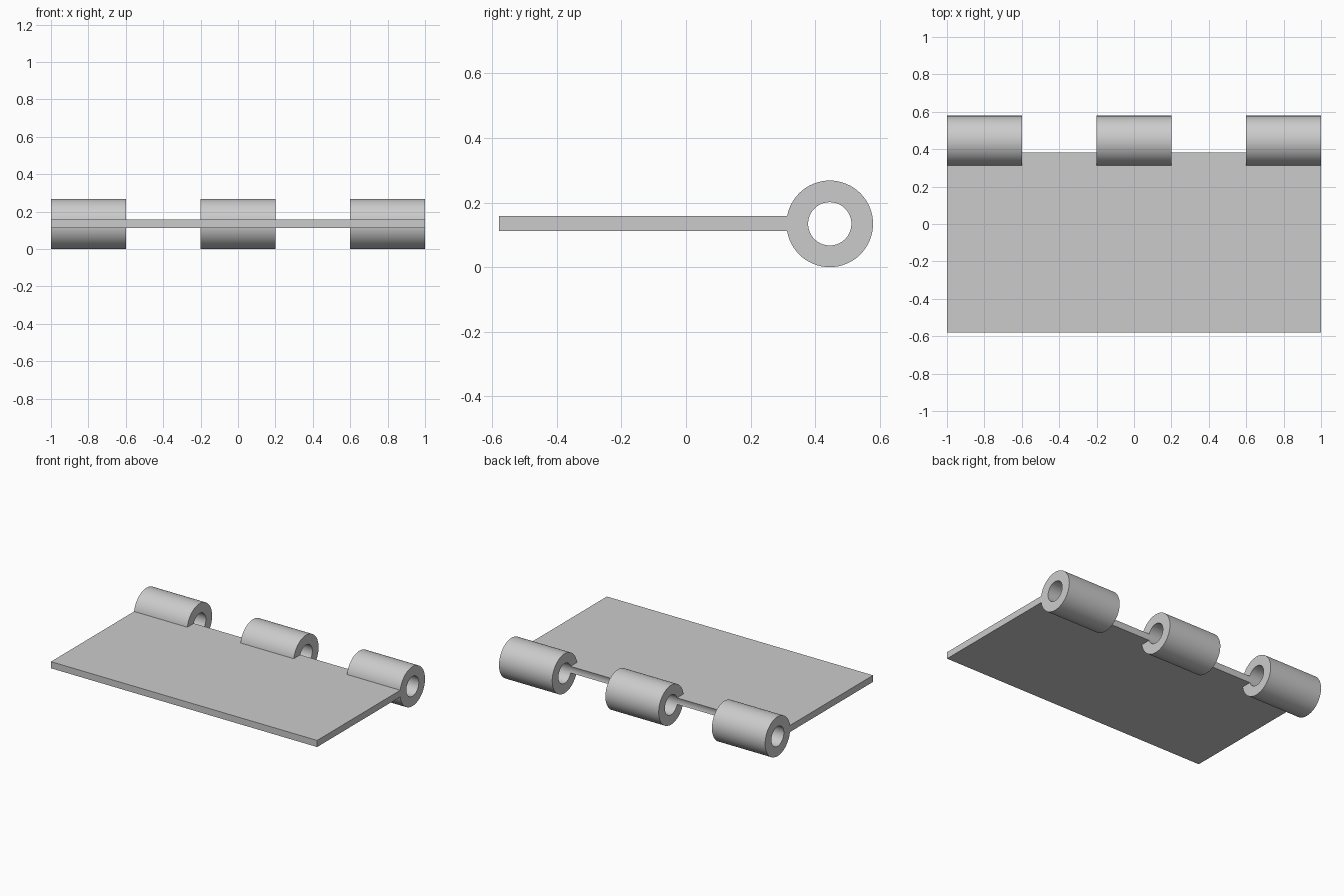
import bpy
import math

if "Cube" in bpy.data.objects:
    bpy.data.objects.remove(bpy.data.objects["Cube"], do_unlink=True)

PIN_Y, PIN_Z = 0.445, 0.134       # hinge pin axis
OUTER, BORE = 0.134, 0.067
FRONT_Y = -0.579
PLATE_T = 0.045

steel = bpy.data.materials.new("grey_steel")
steel.use_nodes = True
colour = (0.6, 0.6, 0.6, 1.0)
steel.diffuse_color = colour
steel.node_tree.nodes["Principled BSDF"].inputs["Base Color"].default_value = colour


def cylinder(name, x, radius, length):
    """Cylinder lying along x on the pin axis."""
    bpy.ops.mesh.primitive_cylinder_add(
        vertices=64, radius=radius, depth=length,
        location=(x, PIN_Y, PIN_Z), rotation=(0, math.pi / 2, 0))
    obj = bpy.context.object
    obj.name = name
    obj.data.materials.append(steel)
    return obj


def combine(target, tool, operation):
    """Apply a boolean and discard the tool object."""
    bpy.context.view_layer.objects.active = target
    mod = target.modifiers.new(operation.lower(), "BOOLEAN")
    mod.operation = operation
    mod.solver = "EXACT"
    mod.object = tool
    bpy.ops.object.modifier_apply(modifier=mod.name)
    bpy.data.objects.remove(tool, do_unlink=True)


# Flat leaf, reaching into the barrels
back_y = PIN_Y - 0.03
bpy.ops.mesh.primitive_cube_add(
    size=1, location=(0, (FRONT_Y + back_y) / 2, PIN_Z + 0.001))
leaf = bpy.context.object
leaf.name = "hinge_leaf"
leaf.scale = (2, back_y - FRONT_Y, PLATE_T)
bpy.ops.object.transform_apply(location=True, rotation=True, scale=True)
leaf.data.materials.append(steel)

# Three knuckles joined to the leaf
for x in (-0.8, 0, 0.8):
    combine(leaf, cylinder("knuckle", x, OUTER, 0.4), "UNION")

# Pin bore through all knuckles and the leaf's back edge
combine(leaf, cylinder("pin_bore", 0, BORE, 2.4), "DIFFERENCE")

bpy.ops.object.select_all(action="DESELECT")
leaf.select_set(True)
bpy.context.view_layer.objects.active = leaf
bpy.ops.object.shade_smooth_by_angle(angle=math.radians(30))
